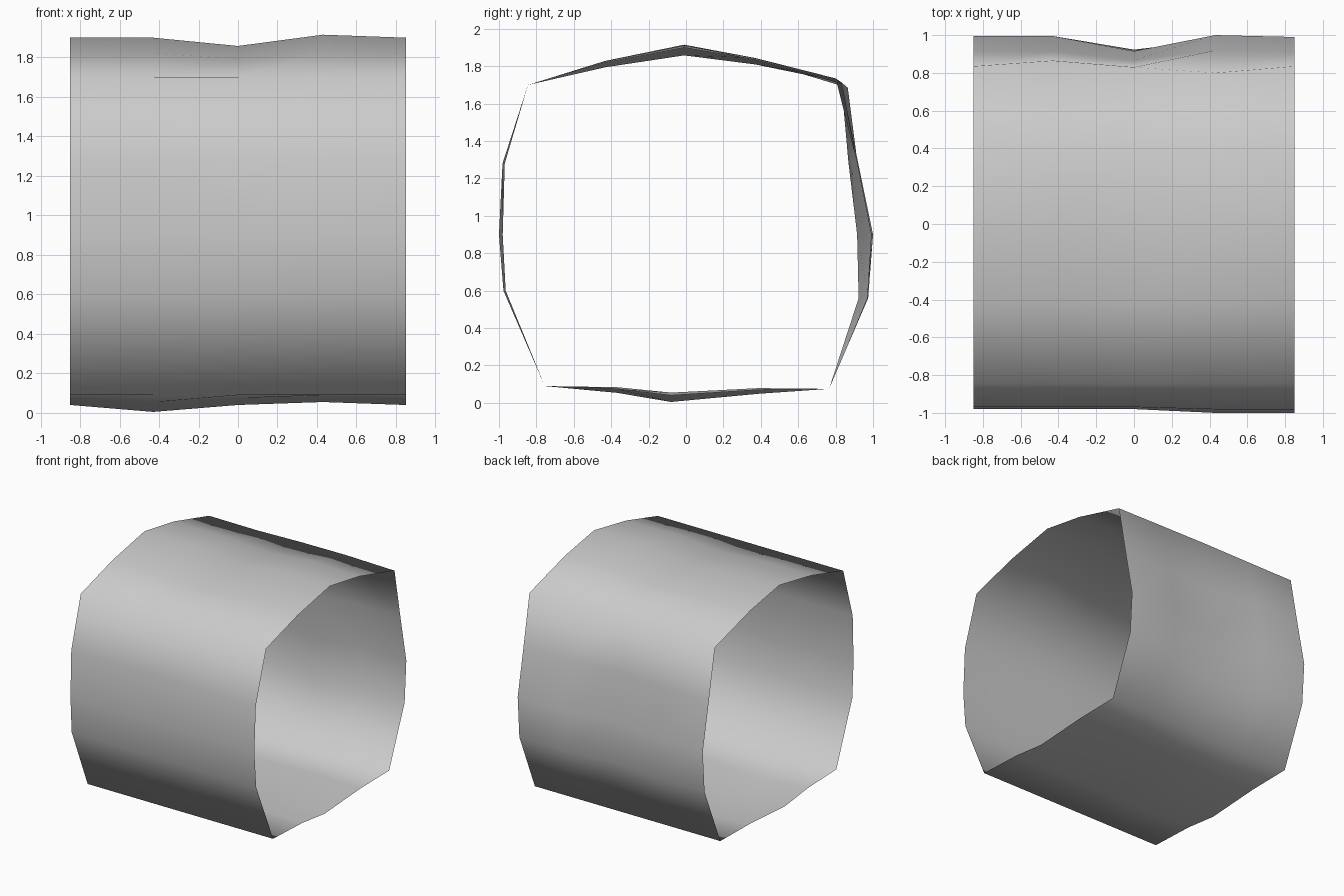
import bpy
import bmesh

cube = bpy.data.objects.get("Cube")
if cube:
    bpy.data.objects.remove(cube, do_unlink=True)

# Plain grey surface
grey = bpy.data.materials.new("light grey")
grey.use_nodes = True
colour = (0.6, 0.6, 0.6, 1)
grey.diffuse_color = colour
grey.node_tree.nodes["Principled BSDF"].inputs["Base Color"].default_value = colour

# Rounded-square cross-section (y, z), grouped by the side it lies on
top = [(-0.43, 1.82), (-0.01, 1.9), (0.37, 1.835)]
back = [(0.91, 1.29), (0.985, 0.9), (0.965, 0.56)]
bottom = [(0.39, 0.07), (-0.08, 0.04), (-0.37, 0.075)]
front = [(-0.97, 0.6), (-0.99, 0.9), (-0.975, 1.28)]

# Dents along the tube: x, top dz, back dy, bottom dz, front dy, rear top corner
rings = [
    (-0.85, 0.0, 0.01, 0.0, 0.01, (0.835, 1.705)),
    (-0.43, 0.0, 0.01, -0.035, 0.01, (0.865, 1.685)),
    (0.0, -0.042, -0.07, 0.0, 0.01, (0.83, 1.715)),
    (0.43, 0.015, 0.015, 0.015, -0.01, (0.8, 1.735)),
    (0.85, 0.0, 0.005, 0.0, -0.01, (0.835, 1.705)),
]


def dent(points, dy, dz):
    """Shift a side, moving its middle point most."""
    return [(y + dy * f, z + dz * f) for (y, z), f in zip(points, (0.6, 1, 0.6))]


# Open single-sheet tube, lofted ring by ring
bm = bmesh.new()
loops = []
for x, t, b, u, f, corner in rings:
    section = ([(-0.845, 1.7)] + dent(top, 0, t) + [corner] + dent(back, b, 0)
               + [(0.765, 0.075)] + dent(bottom, 0, u) + [(-0.755, 0.09)]
               + dent(front, f, 0))
    loops.append([bm.verts.new((x, y, z)) for y, z in section])
for a, b in zip(loops, loops[1:]):
    n = len(a)
    for i in range(n):
        j = (i + 1) % n
        bm.faces.new((a[i], b[i], b[j], a[j]))
bmesh.ops.recalc_face_normals(bm, faces=bm.faces)
# Make sure the top faces outward
if max(bm.faces, key=lambda p: p.calc_center_median().z).normal.z < 0:
    bmesh.ops.reverse_faces(bm, faces=bm.faces)
for face in bm.faces:
    face.smooth = True

mesh = bpy.data.meshes.new("dented_tube")
bm.to_mesh(mesh)
bm.free()
mesh.materials.append(grey)
tube = bpy.data.objects.new("dented_tube", mesh)
bpy.context.collection.objects.link(tube)
